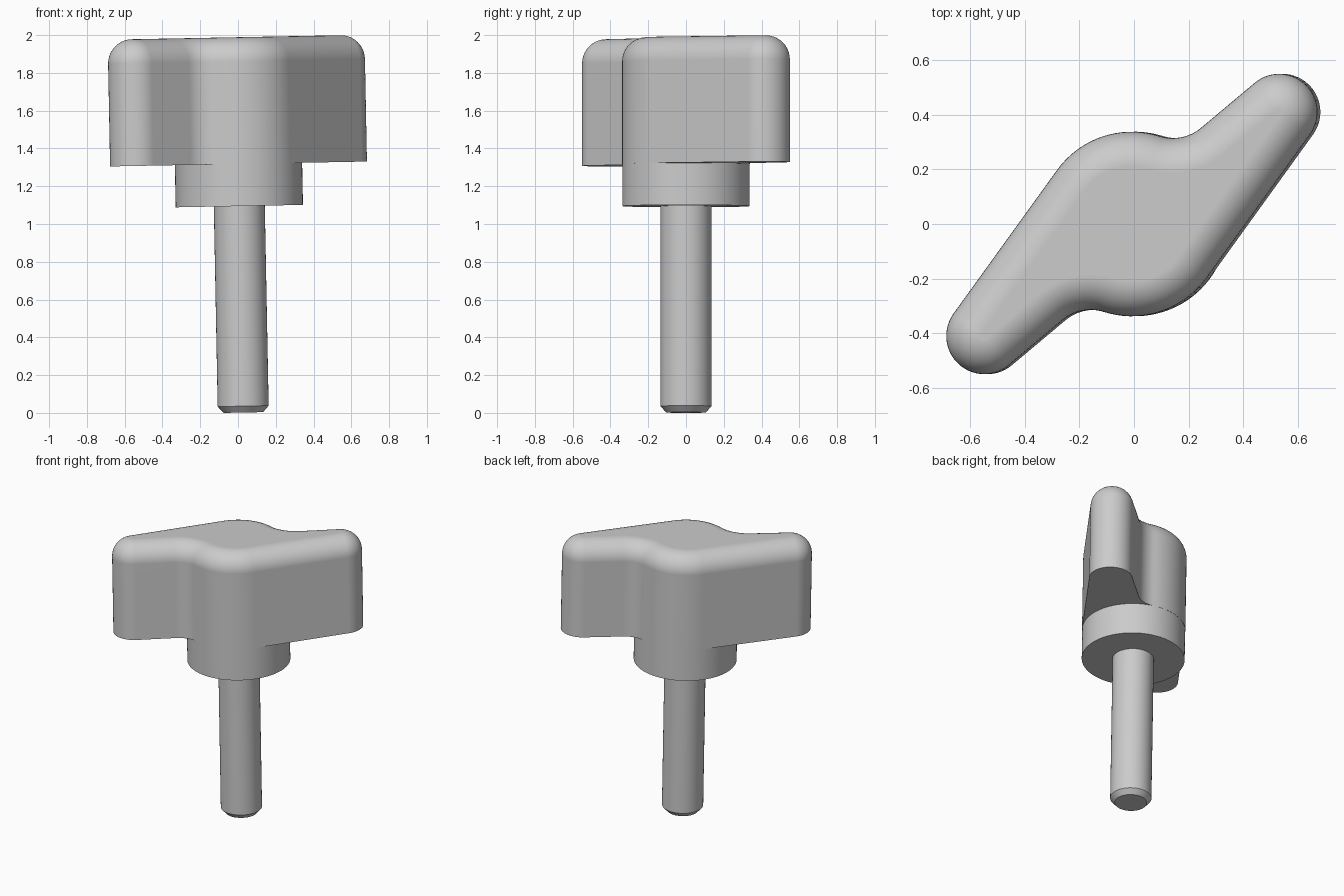
import bpy, bmesh
from math import radians, pi, atan2, asin, sqrt, cos, sin
from mathutils import Vector

cube = bpy.data.objects.get("Cube")
if cube:
    bpy.data.objects.remove(cube, do_unlink=True)

grey = bpy.data.materials.new("plain_grey")
grey.use_nodes = True
grey.diffuse_color = (0.6, 0.6, 0.6, 1)
grey.node_tree.nodes["Principled BSDF"].inputs["Base Color"].default_value = grey.diffuse_color

TILT = radians(-1.1)   # whole knob leans slightly
HUB_R, TIP_R, FILLET_R, ROUND = 0.338, 0.14, 0.16, 0.128
BASE_Z, TOP_Z = 1.318, 1.989


def polar(a, r=1.0):
    return Vector((cos(a), sin(a))) * r


def loft(name, rings):
    """Skin a stack of equal-length rings and cap both ends."""
    bm = bmesh.new()
    loops = [[bm.verts.new(p) for p in ring] for ring in rings]
    n = len(loops[0])
    for low, high in zip(loops, loops[1:]):
        for i in range(n):
            j = (i + 1) % n
            bm.faces.new((low[i], low[j], high[j], high[i]))
    bm.faces.new(loops[0][::-1])
    bm.faces.new(loops[-1])
    mesh = bpy.data.meshes.new(name)
    bm.to_mesh(mesh)
    bm.free()
    mesh.materials.append(grey)
    obj = bpy.data.objects.new(name, mesh)
    bpy.context.collection.objects.link(obj)
    obj.location = (0.028, 0, 0)
    obj.rotation_euler = (0, TILT, 0)
    bpy.ops.object.select_all(action="DESELECT")
    obj.select_set(True)
    bpy.context.view_layer.objects.active = obj
    bpy.ops.object.shade_smooth_by_angle(angle=radians(30))
    mod = obj.modifiers.new("even_shading", "WEIGHTED_NORMAL")
    mod.keep_sharp = True
    return obj


def turned(name, profile, steps=64):
    """Round part from (radius, height) pairs."""
    return loft(name, [[(*polar(2 * pi * i / steps, r), z) for i in range(steps)]
                       for r, z in profile])


# Plan of the winged grip: tangent arcs around hub, tip and hollow
tip = Vector((0.54, 0.41))
long_side = atan2(tip.y, tip.x) + asin((HUB_R - TIP_R) / tip.length) - pi / 2
short_dir = radians(40)
along, normal = polar(short_dir), polar(short_dir + pi / 2)
start = tip + normal * (TIP_R + FILLET_R)
proj = start.dot(along)
hollow = start - along * (proj - sqrt(proj ** 2 - start.length_squared
                                      + (HUB_R + FILLET_R) ** 2))
hollow_angle = atan2(hollow.y, hollow.x)


def outline(inset, z):
    arcs = [(tip, TIP_R - inset, long_side, short_dir + pi / 2, 28),
            (hollow, FILLET_R + inset, short_dir - pi / 2, hollow_angle - pi, 12),
            (Vector((0, 0)), HUB_R - inset, hollow_angle, long_side + pi, 18)]
    half = []
    for k, (centre, r, a, b, steps) in enumerate(arcs):
        # the hollow already ends where the hub arc begins
        for i in range(1 if k == 2 else 0, steps + 1):
            half.append(centre + polar(a + (b - a) * i / steps, r))
    return [(s * p.x, s * p.y, z) for s in (1, -1) for p in half]


# Winged grip with a rounded top edge
layers = [outline(0, BASE_Z)]
for i in range(11):
    a = pi / 2 * i / 10
    layers.append(outline(ROUND * (1 - cos(a)), TOP_Z - ROUND * (1 - sin(a))))
loft("winged_grip", layers)

# Collar under the grip
turned("collar", [(0.337, 1.095), (0.337, 1.34)], 96)

# Shaft with chamfered end
turned("shaft", [(0.105, 0.002), (0.135, 0.036), (0.135, 1.15)])
